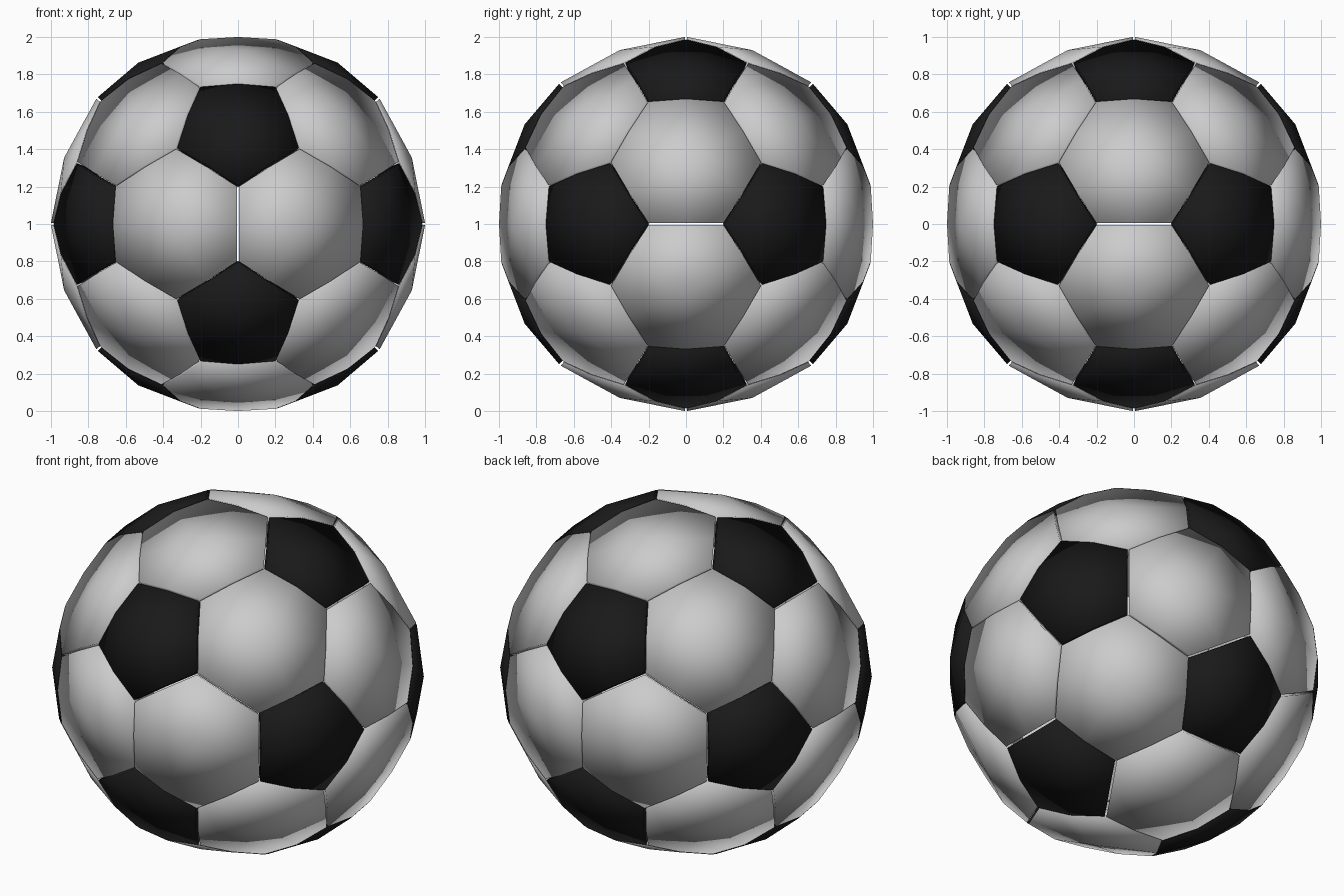
import bpy, bmesh, math
from mathutils import Vector

if "Cube" in bpy.data.objects:
    bpy.data.objects.remove(bpy.data.objects["Cube"])

PHI = (1 + math.sqrt(5)) / 2
GAP = 0.006      # half width of the seam between panels
INNER = 0.94     # inner skin of each panel, relative to the outer skin

# twelve icosahedron points: one pentagon patch sits on each
ico = []
for a in (-1, 1):
    for b in (-1, 1):
        p = (0, a * PHI, b)
        for k in range(3):
            ico.append(Vector((p[k], p[(k + 1) % 3], p[(k + 2) % 3])))
near = {i: [j for j in range(12) if j != i and (ico[i] - ico[j]).length < 2.1]
        for i in range(12)}


def corner(key):
    i, j = key
    return (ico[i] * 2 + ico[j]).normalized() * 1.008


def add_panel(bm, keys, centre_radius):
    """One bulged panel: centre, corners and edge middles, with seam walls."""
    axis = sum((corner(k) for k in keys), Vector()).normalized()
    u = axis.orthogonal().normalized()
    w = axis.cross(u)
    keys = sorted(keys, key=lambda k: math.atan2(corner(k).dot(w), corner(k).dot(u)))
    n = len(keys)
    rim = []
    for i, k in enumerate(keys):
        nxt = keys[(i + 1) % n]
        radius = 1.0 if k == nxt[::-1] else 1.011
        rim.append(corner(k))
        rim.append((corner(k) + corner(nxt)).normalized() * radius)
    centre = axis * centre_radius
    # pull the rim back to leave the seam
    for i, p in enumerate(rim):
        d = centre - p
        d -= p.normalized() * d.dot(p.normalized())
        rim[i] = p + d.normalized() * GAP
    top = [bm.verts.new(p) for p in rim]
    low = [bm.verts.new(p * INNER) for p in rim]
    c_top = bm.verts.new(centre)
    c_low = bm.verts.new(centre * INNER)
    m = len(rim)
    for i in range(m):
        j = (i + 1) % m
        bm.faces.new((c_top, top[i], top[j]))
        bm.faces.new((c_low, low[j], low[i]))
        bm.faces.new((top[i], low[i], low[j], top[j]))


def make_object(name, panels, centre_radius, color=None):
    bm = bmesh.new()
    for keys in panels:
        add_panel(bm, keys, centre_radius)
    for f in bm.faces:
        f.smooth = True
    bm.normal_update()
    mesh = bpy.data.meshes.new(name)
    bm.to_mesh(mesh)
    bm.free()
    obj = bpy.data.objects.new(name, mesh)
    bpy.context.collection.objects.link(obj)
    obj.location.z = 1
    if color:
        mat = bpy.data.materials.new(name + "_black")
        mat.diffuse_color = color
        mat.use_nodes = True
        mat.node_tree.nodes["Principled BSDF"].inputs["Base Color"].default_value = mat.diffuse_color
        mesh.materials.append(mat)


# black pentagon patches
pentagons = [[(i, j) for j in near[i]] for i in range(12)]
make_object("pentagon_panels", pentagons, 1.014, (0.01, 0.01, 0.01, 1))

# pale hexagon patches, one per icosahedron triangle
triples = [(i, j, k) for i in range(12) for j in near[i] for k in near[i]
           if i < j < k and k in near[j]]
hexagons = [[(a, b) for a in t for b in t if a != b] for t in triples]
make_object("hexagon_panels", hexagons, 0.995)
